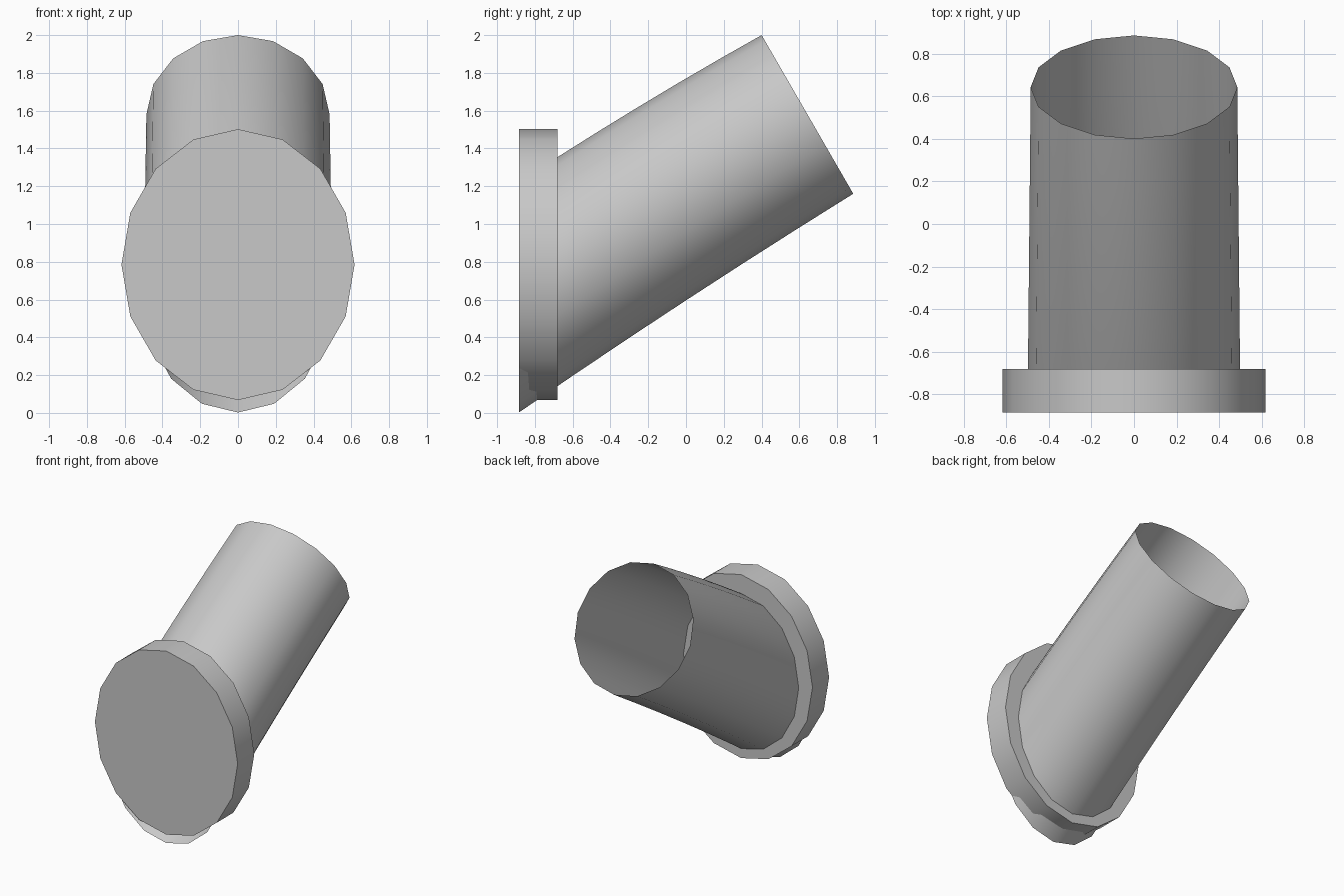
import bpy, bmesh, math

SIDES = 16
FRONT_Y = -0.885

cube = bpy.data.objects.get("Cube")
if cube:
    bpy.data.objects.remove(cube, do_unlink=True)

grey = bpy.data.materials.new("plain grey")
grey.use_nodes = True
colour = (0.58, 0.58, 0.58, 1)
grey.diffuse_color = colour
grey.node_tree.nodes["Principled BSDF"].inputs["Base Color"].default_value = colour


def ring(centre, width, up):
    """Elliptical ring; up is the (y, z) vector to its highest point."""
    points = []
    for i in range(SIDES):
        a = 2 * math.pi * i / SIDES
        c = math.cos(a)
        points.append((width * math.sin(a), centre[0] + up[0] * c, centre[1] + up[1] * c))
    return points


def loft(name, rings, capped):
    """Skin consecutive rings into one smooth-sided object."""
    bm = bmesh.new()
    loops = [[bm.verts.new(p) for p in r] for r in rings]
    for lo, hi in zip(loops, loops[1:]):
        for i in range(SIDES):
            j = (i + 1) % SIDES
            bm.faces.new((lo[i], lo[j], hi[j], hi[i]))
    if capped:
        bm.faces.new(loops[0][::-1])
        bm.faces.new(loops[-1])
        bmesh.ops.recalc_face_normals(bm, faces=bm.faces)
    mesh = bpy.data.meshes.new(name)
    bm.to_mesh(mesh)
    bm.free()
    mesh.materials.append(grey)
    obj = bpy.data.objects.new(name, mesh)
    bpy.context.collection.objects.link(obj)
    bpy.ops.object.select_all(action="DESELECT")
    obj.select_set(True)
    bpy.context.view_layer.objects.active = obj
    bpy.ops.object.shade_smooth_by_angle(angle=math.radians(40))
    return obj


# Oval flange, a closed disc
loft("flange", [ring((y, 0.785), 0.617, (0, 0.717)) for y in (FRONT_Y, -0.68)], True)

# Open slanted pipe: upright oval at the front, square-cut circle at the back
STEPS = 6
pipe_rings = []
for k in range(STEPS + 1):
    t = k / STEPS
    bow = 0.06 * t * (1 - t)
    mix = lambda a, b: a + (b - a) * t
    pipe_rings.append(ring((mix(FRONT_Y, 0.643), mix(0.612, 1.58) + bow),
                           mix(0.5, 0.485), (mix(0, -0.2425), mix(0.61, 0.42))))
loft("pipe", pipe_rings, False)
